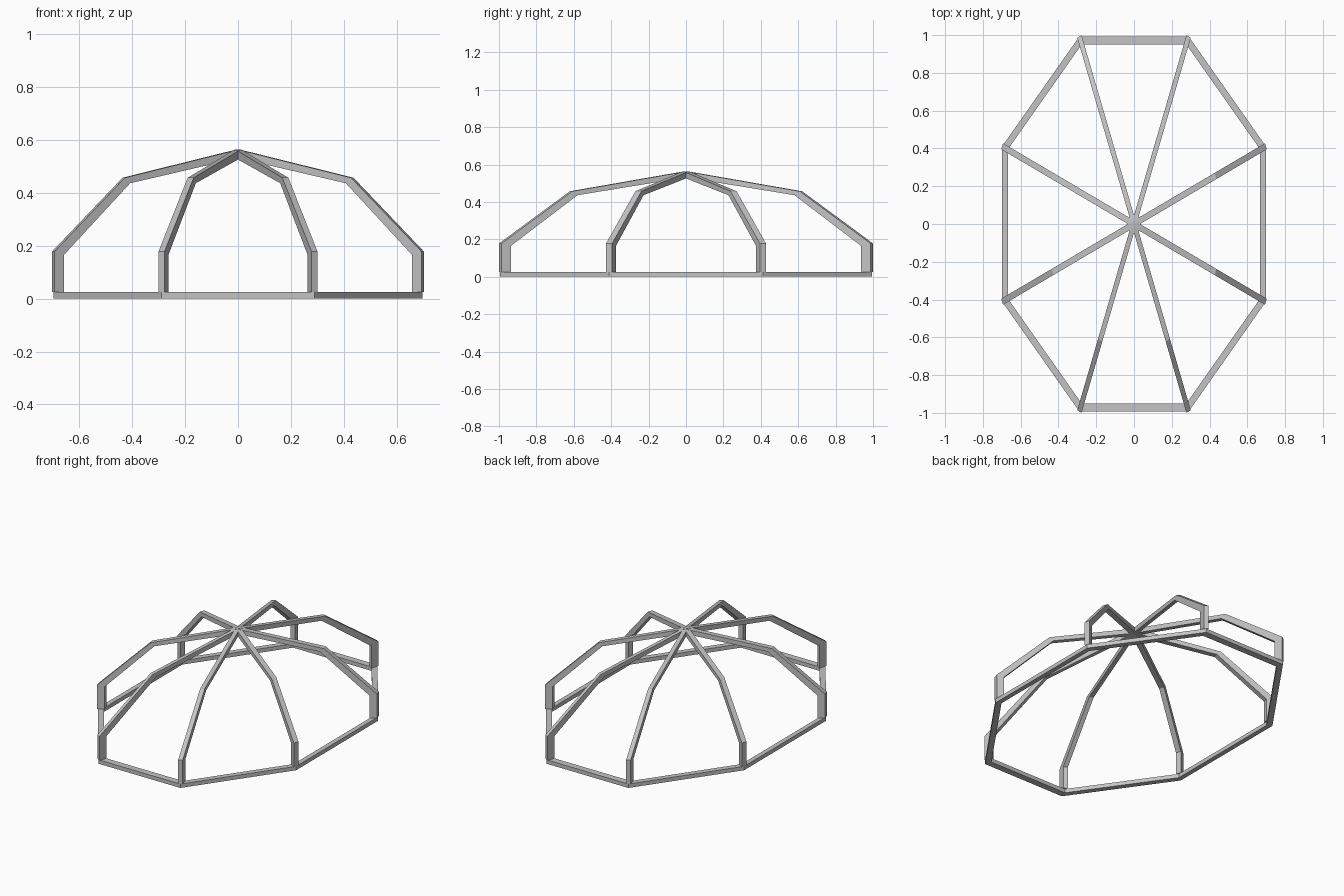
import bpy, bmesh
from math import pi, sin, cos
from mathutils import Matrix

cube = bpy.data.objects.get("Cube")
if cube:
    bpy.data.objects.remove(cube, do_unlink=True)

SQUASH = 0.703       # the regular octagon is narrowed along x
RADIUS = 1.075
RIB_WIDTH = 0.035
RING_WIDTH = 0.046
RING_TOP = 0.025

grey = bpy.data.materials.new("frame grey")
grey.use_nodes = True
colour = (0.55, 0.55, 0.55, 1)
grey.diffuse_color = colour
grey.node_tree.nodes["Principled BSDF"].inputs["Base Color"].default_value = colour


def finish(name, bm, turn=0):
    """Turn the part, narrow it along x and add it to the scene."""
    bm.transform(Matrix.Diagonal((SQUASH, 1, 1, 1)) @ Matrix.Rotation(turn, 4, "Z"))
    bmesh.ops.recalc_face_normals(bm, faces=bm.faces)
    mesh = bpy.data.meshes.new(name)
    bm.to_mesh(mesh)
    bm.free()
    mesh.materials.append(grey)
    bpy.context.collection.objects.link(bpy.data.objects.new(name, mesh))


def extrude(bm, faces, vector):
    """Give flat faces thickness along a vector."""
    moved = bmesh.ops.extrude_face_region(bm, geom=faces, use_keep_orig=True)["geom"]
    bmesh.ops.translate(bm, vec=vector,
                        verts=[g for g in moved if isinstance(g, bmesh.types.BMVert)])


# Octagonal base ring
bm = bmesh.new()
angles = [pi / 8 + i * pi / 4 for i in range(8)]
outer, inner = [[bm.verts.new((r * cos(a), r * sin(a), 0)) for a in angles]
                for r in (RADIUS, RADIUS - RING_WIDTH)]
segments = []
for i in range(8):
    j = (i + 1) % 8
    segments.append(bm.faces.new((outer[i], outer[j], inner[j], inner[i])))
extrude(bm, segments, (0, 0, RING_TOP))
finish("base_ring", bm)

# Four arched ribs crossing at the peak, each a post, a slope and a roof bar
outside = [(RADIUS, RING_TOP), (RADIUS, 0.178), (0.665, 0.457), (0, 0.564)]
inside = [(RADIUS - 0.056, RING_TOP), (RADIUS - 0.056, 0.166), (0.635, 0.436), (0, 0.532)]


def full_arch(half):
    return half + [(-r, z) for r, z in reversed(half[:-1])]


for n in range(4):
    bm = bmesh.new()
    top, under = [[bm.verts.new((r, -RIB_WIDTH / 2, z)) for r, z in full_arch(half)]
                  for half in (outside, inside)]
    bars = [bm.faces.new((top[i], top[i + 1], under[i + 1], under[i]))
            for i in range(len(top) - 1)]
    extrude(bm, bars, (0, RIB_WIDTH, 0))
    finish(f"arched_rib_{n + 1}", bm, angles[n])
